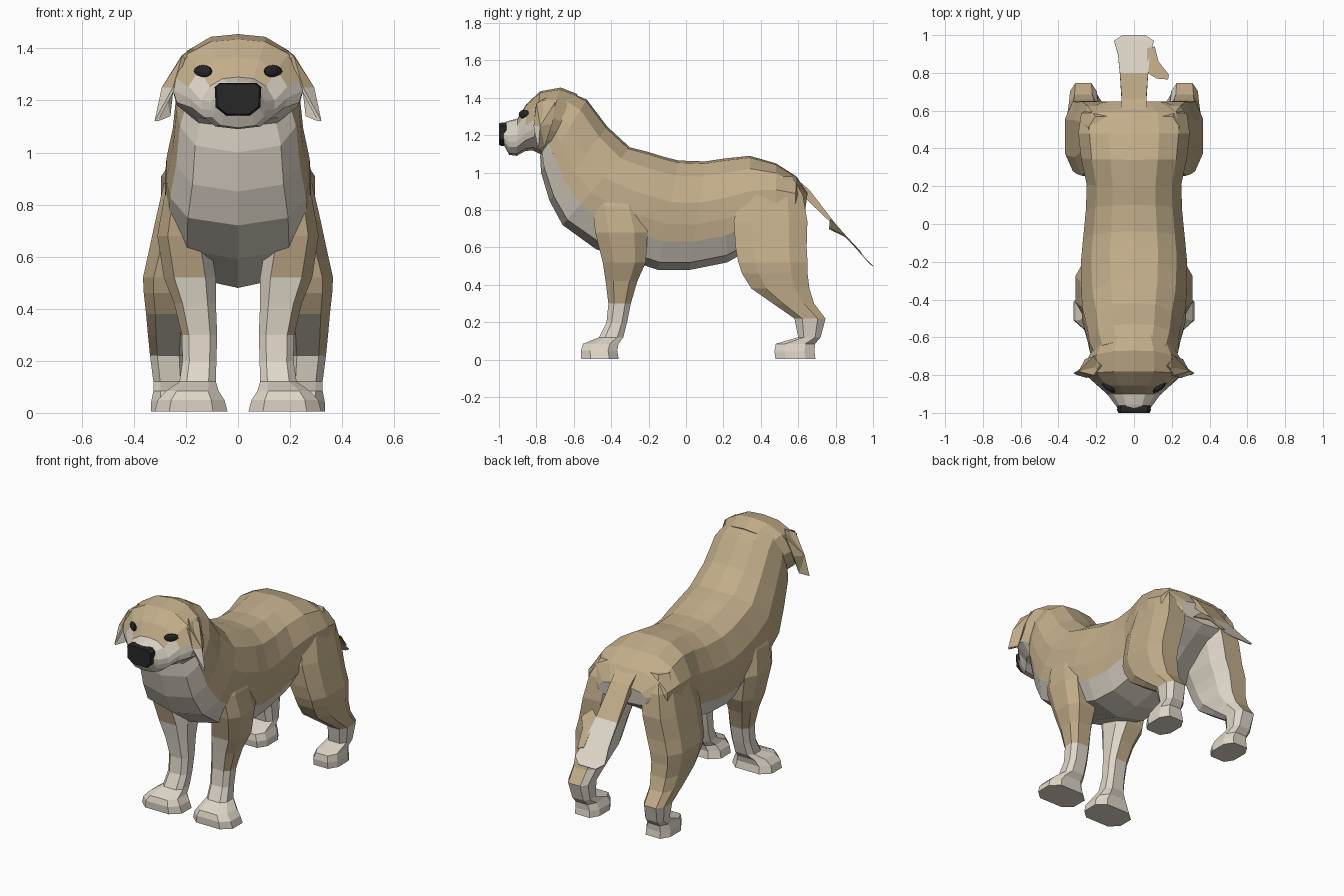
import bpy
import bmesh
import math
from mathutils import Vector

cube = bpy.data.objects.get("Cube")
if cube:
    bpy.data.objects.remove(cube, do_unlink=True)


def material(name, rgb):
    mat = bpy.data.materials.new(name)
    mat.use_nodes = True
    colour = (*rgb, 1)
    mat.diffuse_color = colour
    mat.node_tree.nodes["Principled BSDF"].inputs["Base Color"].default_value = colour
    return mat


tan = material("tan fur", (0.54, 0.42, 0.255))
cream = material("cream fur", (0.74, 0.675, 0.58))
black = material("black nose", (0.02, 0.02, 0.022))
TAN, CREAM = 0, 1


def finish(name, bm, mats):
    mesh = bpy.data.meshes.new(name)
    bm.to_mesh(mesh)
    bm.free()
    for mat in mats:
        mesh.materials.append(mat)
    obj = bpy.data.objects.new(name, mesh)
    bpy.context.collection.objects.link(obj)
    return obj


def loft(name, rings, rule=None, mats=(tan, cream)):
    """Skin closed rings; rule(column, centre) picks the colour."""
    bm = bmesh.new()
    column = bm.faces.layers.int.new("column")
    loops = [[bm.verts.new(p) for p in ring] for ring in rings]
    count = len(loops[0])
    for a, b in zip(loops, loops[1:]):
        for j in range(count):
            k = (j + 1) % count
            bm.faces.new((a[j], a[k], b[k], b[j]))[column] = j
    for end in (loops[0], loops[-1]):
        bm.faces.new(end)[column] = -1
    bmesh.ops.recalc_face_normals(bm, faces=bm.faces)
    if rule:
        for f in bm.faces:
            f.material_index = rule(f[column], f.calc_center_median())
    bm.faces.layers.int.remove(column)
    return finish(name, bm, mats)


# Half cross-sections: sideways share of width, share of the way from top to bottom
TORSO = [(0, 0), (.45, .02), (.8, .14), (1, .38), (1, .58), (.95, .74), (.7, .93), (0, 1)]
SKULL = [(0, 0), (.42, .03), (.78, .18), (1, .45), (1, .62), (.94, .77), (.62, .95), (0, 1)]


def upright_ring(half, top_y, top_z, low_y, low_z, width):
    top, low = Vector((0, top_y, top_z)), Vector((0, low_y, low_z))
    section = half + [(-u, v) for u, v in half[-2:0:-1]]
    return [top.lerp(low, v) + Vector((u * width, 0, 0)) for u, v in section]


# Neck, chest, belly and rump, rising to an open crotch between the thighs
BODY = [
    (-.62, 1.43, -.78, 1.09, .21),
    (-.53, 1.39, -.775, 1.0, .235),
    (-.42, 1.245, -.73, .85, .25),
    (-.30, 1.135, -.66, .72, .275),
    (-.20, 1.11, -.48, .59, .28),
    (-.12, 1.085, -.30, .53, .28),
    (-.04, 1.065, -.15, .48, .27),
    (.10, 1.06, .02, .48, .255),
    (.20, 1.075, .22, .52, .25),
    (.34, 1.09, .36, .60, .28),
    (.48, 1.05, .48, .68, .295),
    (.59, .98, .58, .74, .28),
    (.65, .89, .635, .78, .17),
]


def body_rule(col, centre):
    under = col in (5, 6, 7, 8)
    rear = centre.y > .6 and (col == -1 or 4 <= col <= 9)
    return CREAM if under or rear else TAN


loft("body", [upright_ring(TORSO, *r) for r in BODY], body_rule)

# Head and muzzle
HEAD = [
    (-.58, 1.42, -.74, 1.08, .21),
    (-.67, 1.455, -.78, 1.10, .25),
    (-.78, 1.435, -.82, 1.12, .25),
    (-.855, 1.365, -.86, 1.115, .19),
    (-.90, 1.29, -.905, 1.09, .14),
    (-.955, 1.275, -.945, 1.095, .105),
    (-.985, 1.262, -.97, 1.14, .085),
]


def head_rule(col, centre):
    muzzle = centre.y < -.89
    cheek = centre.y < -.73 and centre.z < 1.3
    return CREAM if muzzle or cheek else TAN


loft("head", [upright_ring(SKULL, *r) for r in HEAD], head_rule)

# Nose pad
NOSE = [(-.087, .03), (-.07, .046), (.07, .046), (.087, .03), (.083, -.045),
        (.045, -.075), (-.045, -.075), (-.083, -.045)]
loft("nose", [[(x * s, y, 1.22 + z * s) for x, z in NOSE]
              for y, s in ((-.96, 1), (-.985, 1.03), (-1.0, .95))], mats=(black,))

# Eyes and ears
EAR = [(.175, -.75, 1.40), (.215, -.80, 1.37), (.25, -.815, 1.25), (.32, -.79, 1.122),
       (.27, -.755, 1.14), (.26, -.715, 1.26), (.215, -.70, 1.375)]
for side, label in ((1, "left"), (-1, "right")):
    bm = bmesh.new()
    bmesh.ops.create_uvsphere(bm, u_segments=10, v_segments=6, radius=1)
    bmesh.ops.scale(bm, vec=(.044, .016, .024), verts=bm.verts)
    eye = finish(label + "_eye", bm, (black,))
    eye.location = (.135 * side, -.865, 1.312)
    eye.rotation_euler.z = math.radians(38 * side)

    bm = bmesh.new()
    rim = [bm.verts.new((x * side, y, z)) for x, y, z in EAR]
    hub = bm.verts.new((.293 * side, -.78, 1.25))
    for a, b in zip(rim, rim[1:] + rim[:1]):
        bm.faces.new((a, b, hub))
    bm.normal_update()
    if sum(f.normal.x for f in bm.faces) * side < 0:
        bmesh.ops.reverse_faces(bm, faces=bm.faces)
    for f in bm.faces:
        lining = f.normal.y < -.6 and f.calc_center_median().z < 1.27
        f.material_index = CREAM if lining else TAN
    ear = finish(label + "_ear", bm, (tan, cream))
    flap = ear.modifiers.new("thickness", "SOLIDIFY")
    flap.thickness = .015
    flap.offset = -1
    flap.material_offset = 1

# Legs: height, centre x, centre y, half width, half depth
FRONT_LEG = [
    (.95, .18, -.37, .06, .09),
    (.82, .20, -.37, .085, .13),
    (.68, .21, -.345, .10, .14),
    (.52, .185, -.33, .10, .115),
    (.42, .165, -.345, .08, .085),
    (.30, .148, -.355, .068, .06),
    (.20, .148, -.37, .065, .055),
    (.12, .155, -.40, .07, .065),
    (.085, .175, -.455, .10, .095),
    (.05, .18, -.465, .128, .097),
    (.005, .18, -.46, .14, .10),
]
HIND_LEG = [
    (.98, .15, .46, .09, .11),
    (.88, .185, .46, .10, .165),
    (.74, .21, .452, .107, .197),
    (.60, .24, .455, .107, .19),
    (.52, .262, .465, .103, .185),
    (.46, .267, .475, .095, .175),
    (.38, .265, .505, .088, .155),
    (.30, .268, .575, .078, .11),
    (.22, .268, .663, .07, .083),
    (.12, .26, .66, .065, .06),
    (.085, .255, .585, .07, .105),
    (.045, .25, .58, .083, .107),
    (.005, .25, .585, .085, .107),
]
OUTLINE = [(1, .5), (.6, 1), (-.6, 1), (-1, .5), (-1, -.5), (-.6, -1), (.6, -1), (1, -.5)]
INNER, FRONT = (2, 3, 4), 5


def leg(name, rows, side, sock, front_sock):
    def rule(col, centre):
        limit = front_sock if col == FRONT else sock
        return CREAM if col in INNER or centre.z < limit else TAN

    loft(name, [[(side * (x + u * hx), y + v * hy, z) for u, v in OUTLINE]
                for z, x, y, hx, hy in rows], rule)


for side, label in ((1, "left"), (-1, "right")):
    leg(label + "_front_leg", FRONT_LEG, side, .32, .55)
    leg(label + "_hind_leg", HIND_LEG, side, .22, .4)

# Tail: thick root flattening into a pale tip
TAIL = [(.56, .965, .075, .03), (.66, .885, .065, .022), (.80, .72, .075, .006),
        (.90, .61, .085, .003), (.97, .53, .105, .003), (1.0, .50, .06, .002)]
loft("tail", [[(-w, y - t, z - t), (w, y - t, z - t), (w, y, z + t), (-w, y, z + t)]
              for y, z, w, t in TAIL],
     lambda col, centre: CREAM if centre.y > .8 else TAN)

# Loose tuft on one side of the tail
TUFT = [(.07, .93, .58), (.11, .94, .565), (.13, .86, .655), (.185, .79, .69),
        (.18, .765, .70), (.12, .77, .75), (.07, .80, .72)]
loft("tail_tuft", [[(x, y, z + t) for x, y, z in TUFT] for t in (-.003, .003)], mats=(tan,))
